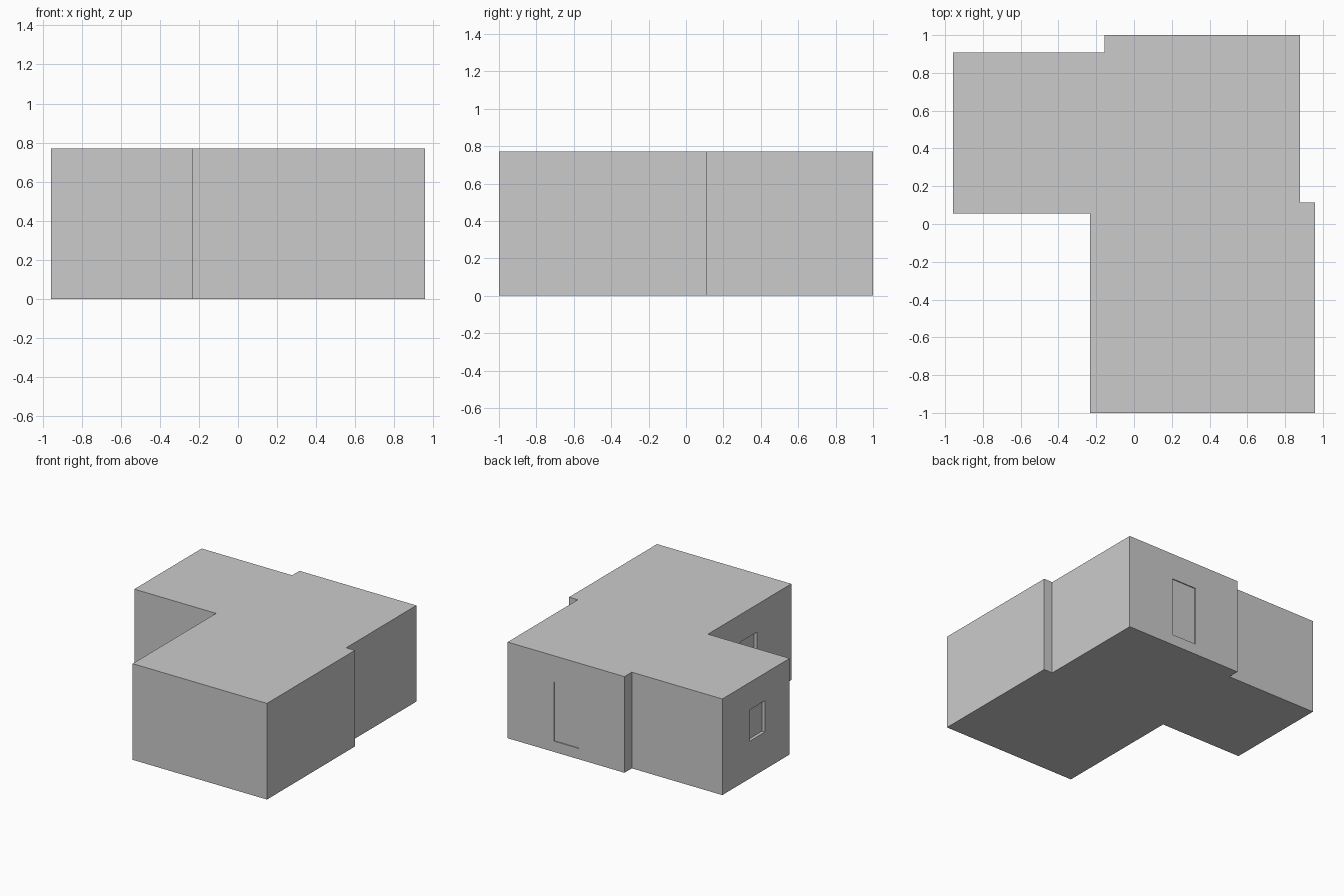
import bpy, bmesh

if "Cube" in bpy.data.objects:
    bpy.data.objects.remove(bpy.data.objects["Cube"])

HEIGHT = 0.77

# Building block: footprint outline extruded upwards
outline = [(-0.957, 0.055), (-0.233, 0.055), (-0.233, -1.0), (0.957, -1.0),
           (0.957, 0.113), (0.88, 0.113), (0.88, 1.0), (-0.155, 1.0),
           (-0.155, 0.907), (-0.957, 0.907)]
bm = bmesh.new()
base = bm.faces.new([bm.verts.new((x, y, 0)) for x, y in outline])
top = bmesh.ops.extrude_face_region(bm, geom=[base])
bmesh.ops.translate(bm, vec=(0, 0, HEIGHT),
                    verts=[v for v in top["geom"] if isinstance(v, bmesh.types.BMVert)])
bmesh.ops.recalc_face_normals(bm, faces=bm.faces)
mesh = bpy.data.meshes.new("building")
bm.to_mesh(mesh)
bm.free()
building = bpy.data.objects.new("building", mesh)
bpy.context.collection.objects.link(building)


def cut_recess(name, low, high):
    """Sink a box-shaped recess into the building."""
    centre = [(a + b) / 2 for a, b in zip(low, high)]
    bpy.ops.mesh.primitive_cube_add(size=1, location=centre)
    cutter = bpy.context.object
    cutter.name = name
    cutter.scale = [b - a for a, b in zip(low, high)]
    cutter.hide_render = True
    bpy.context.view_layer.update()
    mod = building.modifiers.new(name, "BOOLEAN")
    mod.operation = "DIFFERENCE"
    mod.solver = "EXACT"
    mod.object = cutter
    bpy.context.view_layer.objects.active = building
    bpy.ops.object.modifier_apply(modifier=mod.name)
    bpy.data.objects.remove(cutter)


# Two window recesses on the left-facing walls
for name, wall_x, y0, y1 in (("wing_window", -0.957, 0.37, 0.565),
                             ("main_window", -0.233, -0.565, -0.36)):
    cut_recess(name, (wall_x - 0.1, y0, 0.30), (wall_x + 0.025, y1, 0.55))

# Shallow door recess on the back wall
cut_recess("back_door", (0.25, 0.992, 0.086), (0.47, 1.1, 0.56))
